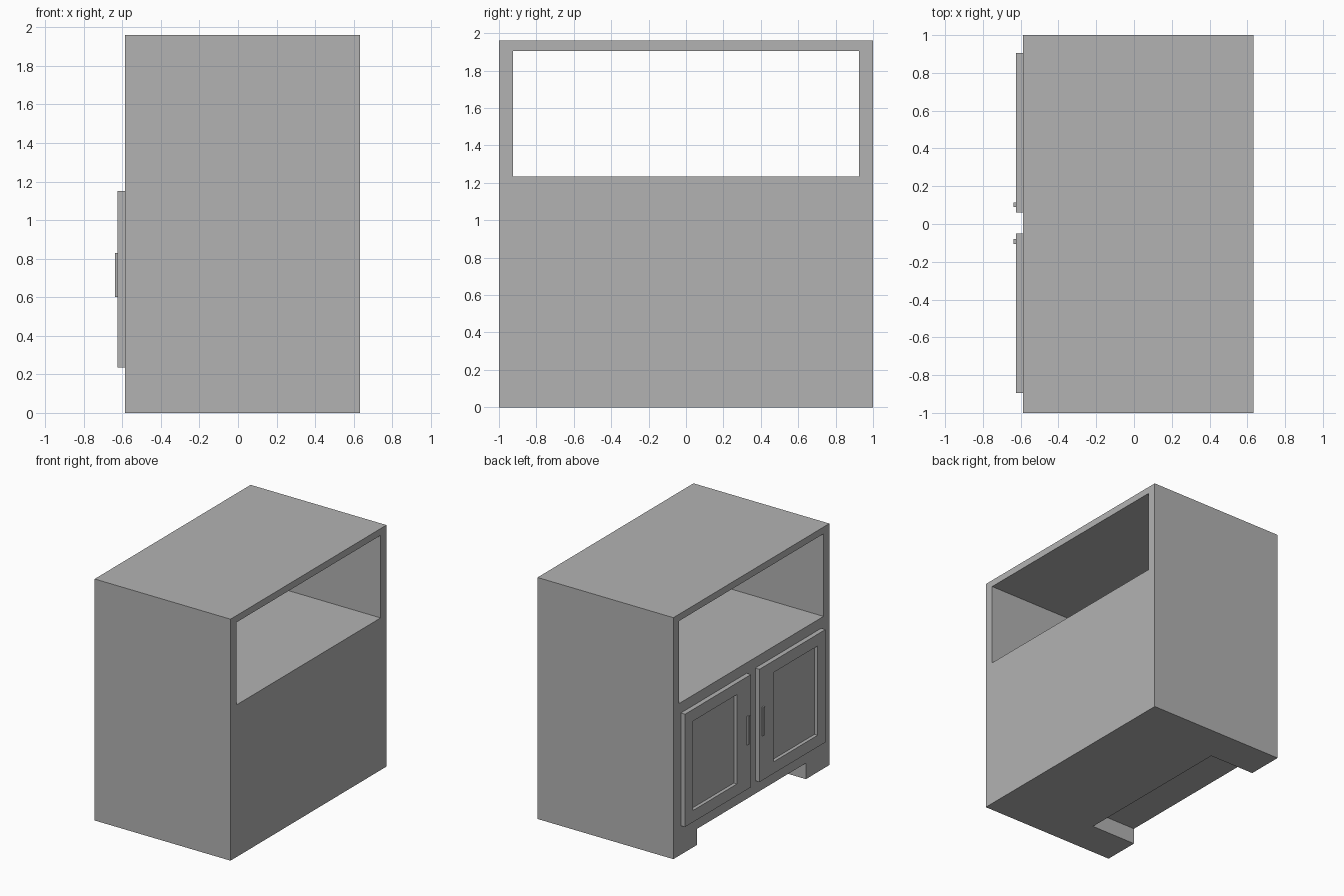
import bpy
import bmesh
from mathutils import Vector

old = bpy.data.objects.get("Cube")
if old:
    bpy.data.objects.remove(old, do_unlink=True)

# One flat grey for the whole cabinet
GREY = (0.45, 0.45, 0.45, 1.0)
grey = bpy.data.materials.new("plain grey")
grey.use_nodes = True
grey.diffuse_color = GREY
grey.node_tree.nodes["Principled BSDF"].inputs["Base Color"].default_value = GREY

BACK, FACE = 0.633, -0.587      # x of the cabinet's two long sides
DOOR_FACE = -0.625


def finish(name, bm):
    bmesh.ops.recalc_face_normals(bm, faces=bm.faces)
    mesh = bpy.data.meshes.new(name)
    bm.to_mesh(mesh)
    bm.free()
    mesh.materials.append(grey)
    obj = bpy.data.objects.new(name, mesh)
    bpy.context.collection.objects.link(obj)
    return obj


def box(name, low, high):
    low, high = Vector(low), Vector(high)
    bm = bmesh.new()
    bmesh.ops.create_cube(bm, size=1)
    for v in bm.verts:
        v.co = (low + high) / 2 + v.co * (high - low)
    return finish(name, bm)


def cut(target, name, low, high):
    cutter = box(name, low, high)
    cutter.hide_render = True
    cutter.hide_set(True)
    cutter.display_type = 'WIRE'
    mod = target.modifiers.new(name, 'BOOLEAN')
    mod.operation = 'DIFFERENCE'
    mod.solver = 'EXACT'
    mod.object = cutter
    # Bake the cut, then drop the cutter
    bpy.context.view_layer.update()
    graph = bpy.context.evaluated_depsgraph_get()
    baked = bpy.data.meshes.new_from_object(target.evaluated_get(graph))
    target.modifiers.clear()
    target.data = baked
    bpy.data.objects.remove(cutter, do_unlink=True)


# Cabinet body with an open niche right through and a toe space between the legs
body = box("cabinet_body", (FACE, -1, 0), (BACK, 1, 1.96))
cut(body, "niche_cutter", (-1, -0.925, 1.235), (1, 0.925, 1.905))
cut(body, "toe_space_cutter", (-1, -0.70, -0.1), (-0.18, 0.70, 0.13))

# Mirrored pair of doors, each with a sunken panel and a slim handle
for side, label in ((1, "left"), (-1, "right")):
    def span(a, b, shift=0.005):
        return sorted((side * a + shift, side * b + shift))

    y0, y1 = span(0.055, 0.90)
    door = box(label + "_door", (DOOR_FACE, y0, 0.235), (FACE, y1, 1.15))
    y0, y1 = span(0.235, 0.80)
    cut(door, label + "_panel_cutter", (-1, y0, 0.33), (DOOR_FACE + 0.028, y1, 1.055))
    y0, y1 = span(0.085, 0.11)
    box(label + "_handle", (-0.637, y0, 0.60), (DOOR_FACE, y1, 0.83))
